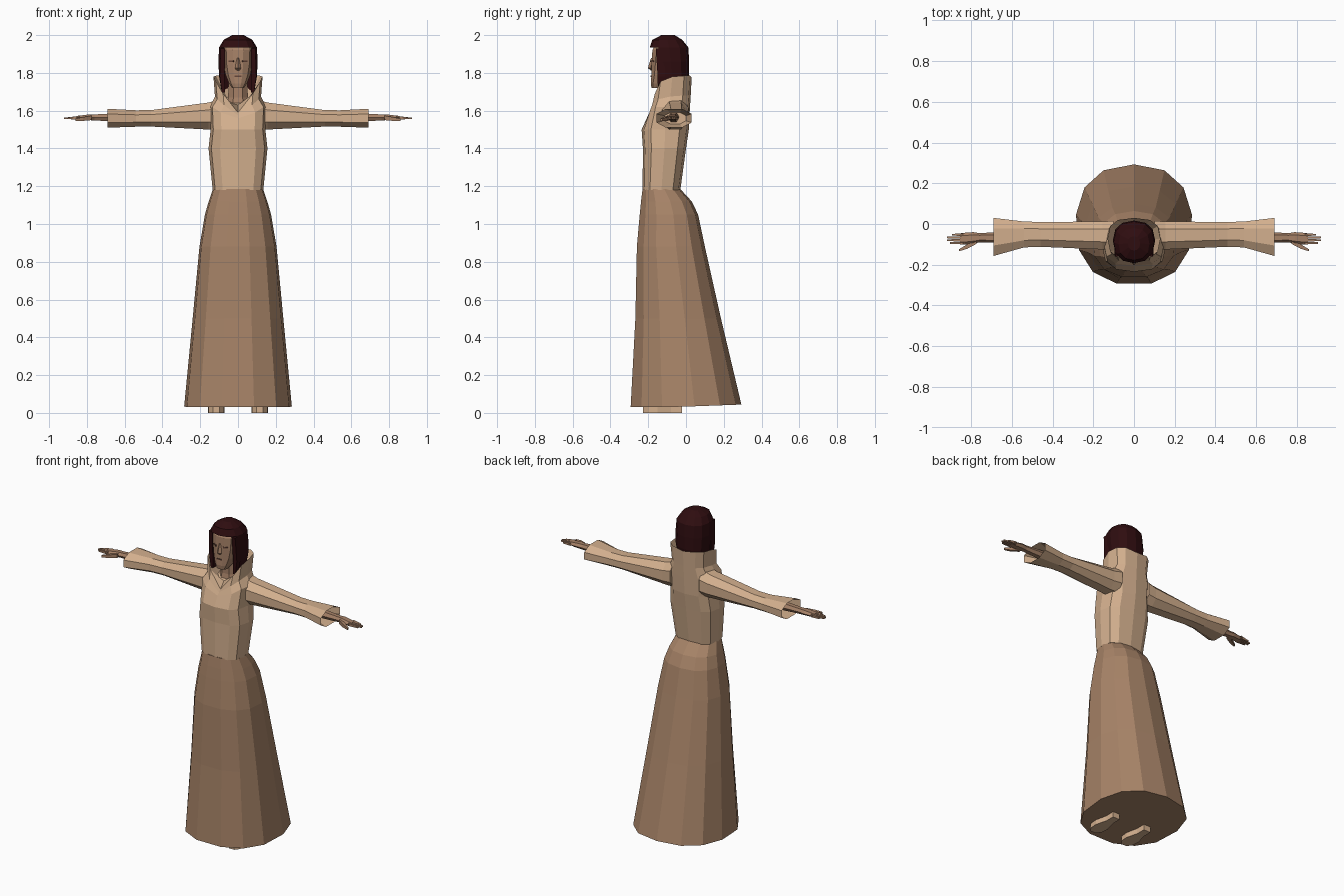
import bpy, bmesh, math
from mathutils import Vector, Matrix

if "Cube" in bpy.data.objects:
    bpy.data.objects.remove(bpy.data.objects["Cube"])


def material(name, rgb):
    m = bpy.data.materials.new(name)
    m.diffuse_color = (*rgb, 1)
    m.use_nodes = True
    m.node_tree.nodes["Principled BSDF"].inputs["Base Color"].default_value = m.diffuse_color
    return m


CLOTH = material("pale cloth", (0.65, 0.43, 0.27))
SKIRT = material("brown cloth", (0.39, 0.23, 0.138))
SKIN = material("skin", (0.385, 0.222, 0.137))
HAIR = material("dark red hair", (0.028, 0.004, 0.005))
DARK = material("eye and lip brown", (0.13, 0.06, 0.04))


def unit_ring(n, off, p):
    """Rounded polygon filling -1..1, starting at the back (+y)."""
    pts = []
    for i in range(n):
        a = math.tau * (i + off) / n
        s, c = math.sin(a), math.cos(a)
        pts.append((math.copysign(abs(s) ** p, s), math.copysign(abs(c) ** p, c)))
    mx = max(x for x, y in pts)
    lo, hi = min(y for x, y in pts), max(y for x, y in pts)
    return [(x / mx, 2 * (y - lo) / (hi - lo) - 1) for x, y in pts]


def ring(n, z, hw, yf, yb, off=0.0, p=0.85):
    """Horizontal ring. z is one height, or heights from back to front."""
    out = []
    for i, (x, y) in enumerate(unit_ring(n, off, p)):
        h = z[min(i, n - i)] if isinstance(z, (list, tuple)) else z
        out.append(Vector((x * hw, yf + (yb - yf) * (y + 1) / 2, h)))
    return out


def ring_x(n, x, y0, y1, z0, z1, off=0.5):
    """Upright ring across the arm direction."""
    return [Vector((x, (y0 + y1) / 2 + u * (y1 - y0) / 2, (z0 + z1) / 2 + v * (z1 - z0) / 2))
            for u, v in unit_ring(n, off, 0.9)]


def loft(name, rings, mat, caps=(True, True), mirror=False, drop=None):
    bm = bmesh.new()
    rows = [[bm.verts.new(v) for v in r] for r in rings]
    n = len(rows[0])
    for a, b in zip(rows, rows[1:]):
        for i in range(n):
            j = (i + 1) % n
            bm.faces.new((a[i], a[j], b[j], b[i]))
    if caps[0]:
        bm.faces.new(rows[0][::-1])
    if caps[1]:
        bm.faces.new(rows[-1])
    if drop:
        bmesh.ops.delete(bm, geom=[f for f in bm.faces if drop(f.calc_center_median())], context='FACES')
    bmesh.ops.recalc_face_normals(bm, faces=bm.faces[:])
    return finish(name, bm, mat, mirror)


def finish(name, bm, mat, mirror=False):
    me = bpy.data.meshes.new(name)
    bm.to_mesh(me)
    bm.free()
    me.materials.append(mat)
    ob = bpy.data.objects.new(name, me)
    bpy.context.collection.objects.link(ob)
    if mirror:
        ob.modifiers.new("Mirror", 'MIRROR').use_clip = False
    return ob


def plate(name, loc, size, turn, mat, mirror=False):
    bm = bmesh.new()
    m = Matrix.Translation(loc) @ Matrix.Rotation(turn, 4, 'Z') @ Matrix.Diagonal((*size, 1))
    bmesh.ops.create_cube(bm, size=1, matrix=m)
    return finish(name, bm, mat, mirror)


# Long skirt with a trailing back, closed underneath
hem = [0.045, 0.043, 0.04, 0.035, 0.03, 0.03, 0.03]
loft("skirt", [ring(13, z, w, f, b) for z, w, f, b in (
    (hem, 0.285, -0.293, 0.293), (0.5, 0.24, -0.268, 0.185), (0.88, 0.204, -0.26, 0.1),
    (1.05, 0.175, -0.245, 0.064), (1.12, 0.155, -0.238, 0.03), (1.185, 0.133, -0.23, -0.03))], SKIRT)

# Bodice rising into a tall open collar, then folding inwards to the neck
loft("bodice_and_collar", [ring(12, z, w, f, b, 0, 0.72) for z, w, f, b in (
    (1.18, 0.134, -0.23, -0.03), (1.4, 0.156, -0.228, 0.0), (1.5, 0.145, -0.235, 0.015),
    ([1.6, 1.61, 1.62, 1.62, 1.62, 1.59, 1.56], 0.15, -0.205, 0.02),
    ([1.68, 1.68, 1.68, 1.675, 1.66, 1.63, 1.575], 0.122, -0.19, 0.025),
    ([1.775, 1.785, 1.785, 1.78, 1.755, 1.69, 1.59], 0.13, -0.175, 0.03),
    ([1.68, 1.68, 1.67, 1.66, 1.65, 1.64, 1.63], 0.065, -0.14, -0.02))],
    CLOTH, (True, True))

# Sleeves with flared hollow cuffs
loft("sleeves", [ring_x(8, *r) for r in (
    (0.10, -0.13, 0.015, 1.50, 1.66), (0.155, -0.125, 0.012, 1.50, 1.643),
    (0.46, -0.112, 0.01, 1.516, 1.603), (0.54, -0.115, 0.012, 1.515, 1.602),
    (0.69, -0.157, 0.03, 1.51, 1.61), (0.60, -0.115, 0.0, 1.53, 1.59))], CLOTH, mirror=True)

# Hands: palm, four fingers and thumb
loft("hands", [ring_x(6, *r) for r in (
    (0.58, -0.095, -0.035, 1.54, 1.59), (0.76, -0.09, -0.045, 1.548, 1.58),
    (0.79, -0.098, -0.04, 1.55, 1.58), (0.83, -0.102, -0.043, 1.55, 1.575),
    (0.855, -0.1, -0.046, 1.554, 1.572))], SKIN, mirror=True)
for i, tip in enumerate((0.905, 0.92, 0.918, 0.895)):
    y = -0.093 + i * 0.0135
    loft(f"finger_{i + 1}", [ring_x(4, 0.84, y - 0.007, y + 0.006, 1.554, 1.572),
                             ring_x(4, tip, y - 0.004, y + 0.004, 1.555, 1.563)], SKIN, mirror=True)
loft("thumb", [ring_x(4, 0.775, -0.098, -0.07, 1.55, 1.574), ring_x(4, 0.82, -0.122, -0.1, 1.546, 1.566),
               ring_x(4, 0.86, -0.134, -0.124, 1.546, 1.558)], SKIN, mirror=True)

# Neck and head
loft("neck", [ring(8, z, w, f, b, 0.5) for z, w, f, b in (
    (1.60, 0.062, -0.14, -0.03), (1.67, 0.052, -0.125, -0.03), (1.80, 0.05, -0.125, -0.02))], SKIN)
loft("head", [ring(12, z, w, f, b, 0.5, 0.8) for z, w, f, b in (
    (1.72, 0.032, -0.183, -0.12), (1.745, 0.048, -0.186, -0.08), (1.79, 0.066, -0.183, -0.04),
    (1.85, 0.078, -0.182, 0.0), (1.92, 0.08, -0.178, 0.0), (1.965, 0.06, -0.155, -0.02))], SKIN)

# Face: nose, eyes and lips
loft("nose", [ring(4, z, w, -0.18 - d, -0.17) for z, w, d in (
    (1.812, 0.012, 0.005), (1.825, 0.015, 0.022), (1.88, 0.007, 0.005))], SKIN)
plate("eyes", (0.036, -0.176, 1.862), (0.03, 0.008, 0.009), math.radians(31), DARK, True)
plate("lips", (0, -0.183, 1.782), (0.036, 0.008, 0.007), 0, DARK)

# Hair: a cap to the shoulders with the front cut out for the face
loft("hair", [ring(12, z, w, f, b) for z, w, f, b in (
    (1.70, 0.086, -0.155, 0.0), (1.78, 0.1, -0.165, 0.016), (1.86, 0.104, -0.18, 0.017),
    (1.935, 0.1, -0.192, 0.012), (1.975, 0.076, -0.178, -0.02), (2.0, 0.03, -0.13, -0.06))],
    HAIR, (False, True), drop=lambda c: c.y < -0.115 and c.z < 1.93)
# Front locks framing the face
loft("front_locks", [[Vector((cx + sx * w, cy + sy * d, z)) for sx, sy in ((-1, -1), (1, -1), (1, 1), (-1, 1))]
                     for z, cx, cy, w, d in ((1.695, 0.077, -0.135, 0.008, 0.014),
                                             (1.78, 0.084, -0.13, 0.013, 0.02),
                                             (1.93, 0.08, -0.135, 0.012, 0.025))], HAIR, mirror=True)

# Feet peeking out below the hem
sole = [(-0.228, 0.018), (-0.2, 0.04), (-0.15, 0.044), (-0.08, 0.025), (-0.02, 0.024)]
outline = [(0.115 + w, y) for y, w in sole] + [(0.115 - w, y) for y, w in reversed(sole)]
loft("feet", [[Vector((x, y, z)) for x, y in outline] for z in (0.0, 0.06)], CLOTH, mirror=True)
